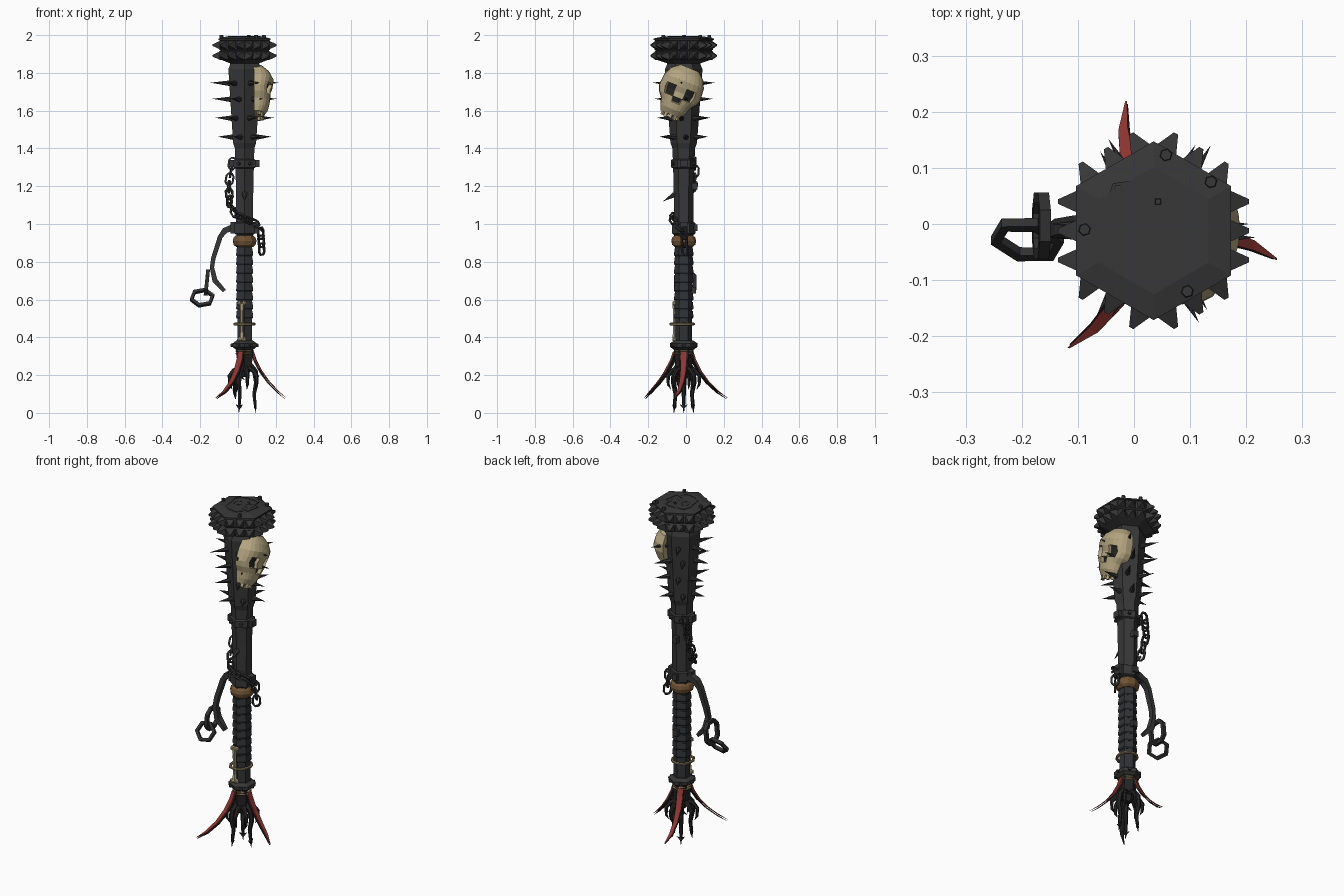
import bpy, bmesh
from math import sin, cos, pi, radians, sqrt
from mathutils import Vector, Matrix

cube = bpy.data.objects.get("Cube")
if cube:
    bpy.data.objects.remove(cube)

AX, AY = 0.035, -0.012   # axis of the shaft
UP = Vector((0, 0, 1))


def material(name, r, g, b):
    m = bpy.data.materials.new(name)
    m.use_nodes = True
    m.diffuse_color = (r, g, b, 1)
    m.node_tree.nodes["Principled BSDF"].inputs["Base Color"].default_value = (r, g, b, 1)
    return m


IRON = material("dark iron", .038, .038, .039)
STEEL = material("chain iron", .03, .03, .032)
WOOD = material("shaft grey", .03, .032, .036)
BLACK = material("claw black", .018, .018, .019)
BONE = material("old bone", .46, .38, .22)
LEATHER = material("brown leather", .16, .085, .035)
ROPE = material("tan rope", .24, .18, .10)
RED = material("blood red", .27, .035, .03)


def finish(bm, name, *mats):
    bmesh.ops.recalc_face_normals(bm, faces=bm.faces)
    me = bpy.data.meshes.new(name)
    bm.to_mesh(me)
    bm.free()
    for m in mats:
        me.materials.append(m)
    ob = bpy.data.objects.new(name, me)
    bpy.context.collection.objects.link(ob)
    return ob


def polar(deg, r, z):
    return Vector((AX + r * cos(radians(deg)), AY + r * sin(radians(deg)), z))


def bridge(bm, rings, closed=False):
    n = len(rings[0])
    for a, b in zip(rings, rings[1:] + (rings[:1] if closed else [])):
        for i in range(n):
            j = (i + 1) % n
            bm.faces.new((a[i], a[j], b[j], b[i]))
    if not closed:
        bm.faces.new(rings[0])
        bm.faces.new(rings[-1])


def column(name, mat, rows, sides=6):
    """Prism about the axis from (height, apothem) rows, flats facing +-x."""
    bm = bmesh.new()
    k = 1 / cos(pi / sides)
    bridge(bm, [[bm.verts.new(polar(360 * (i + .5) / sides, r * k, z)) for i in range(sides)]
                for z, r in rows])
    return finish(bm, name, mat)


def sweep(bm, pts, radii, normal, sides=6, flat=1.0, closed=False):
    """Tube along pts; flat stretches it along normal."""
    pts = [Vector(p) for p in pts]
    n, normal = len(pts), Vector(normal).normalized()
    rings = []
    for i, p in enumerate(pts):
        a = pts[i - 1] if closed or i else p
        b = pts[(i + 1) % n] if closed or i < n - 1 else p
        side = (b - a).cross(normal).normalized()
        r = radii[i] if isinstance(radii, (list, tuple)) else radii
        rings.append([bm.verts.new(p + r * (side * cos(t) + normal * flat * sin(t)))
                      for t in (2 * pi * (k + .5) / sides for k in range(sides))])
    bridge(bm, rings, closed)


def cone(bm, p, d, r, length, sides=4, tip=0.0, turn=pi / 4):
    d = Vector(d).normalized()
    m = (Matrix.Translation(Vector(p) + d * length / 2) @ d.to_track_quat('Z', 'Y').to_matrix().to_4x4()
         @ Matrix.Rotation(turn, 4, 'Z'))
    bmesh.ops.create_cone(bm, cap_ends=True, segments=sides, radius1=r, radius2=tip, depth=length, matrix=m)


def box(bm, p, size, turn=0):
    m = Matrix.Translation(p) @ Matrix.Rotation(turn, 4, 'Z') @ Matrix.Diagonal((*size, 1))
    bmesh.ops.create_cube(bm, size=1, matrix=m)


def link(bm, c, along, across, length, width, r):
    """One octagonal chain link."""
    a, s = Vector(along).normalized(), Vector(across)
    s = (s - a * s.dot(a)).normalized()
    shape = [(1, .5), (.55, 1), (-.55, 1), (-1, .5), (-1, -.5), (-.55, -1), (.55, -1), (1, -.5)]
    sweep(bm, [Vector(c) + a * u * length + s * v * width for u, v in shape], r, a.cross(s), 4, closed=True)


# Shaft, head and cap
column("hub", BLACK, [(.19, .018), (.24, .038), (.34, .045)])
column("lower_shaft", WOOD, [(.30, .038), (.95, .040)])
column("upper_shaft", IRON, [(.93, .044), (1.2, .046), (1.41, .052)])
column("head", IRON, [(1.395, .05), (1.43, .061), (1.82, .086), (1.835, .08), (1.87, .07)])
column("cap", IRON, [(1.85, .075), (1.87, .125), (1.912, .135), (1.918, .128), (1.924, .135),
                     (1.972, .132), (1.975, .138), (1.982, .138), (1.992, .098)])
column("pommel_ring", IRON, [(.335, .046), (.348, .062), (.368, .064), (.382, .045)])
column("upper_clamp", IRON, [(1.295, .05), (1.3, .058), (1.338, .058), (1.345, .05)])
column("middle_clamp", IRON, [(.945, .048), (.95, .054), (1.005, .054), (1.01, .046)])
column("leather_band", LEATHER, [(.878, .045), (.89, .058), (.91, .063), (.928, .058), (.94, .045)], 10)
for i, z in enumerate((.315, .328)):
    column(f"lower_rope_{i}", ROPE, [(z - .006, .044), (z, .05), (z + .006, .044)], 10)
for i in range(8):
    z = .50 + .047 * i
    column(f"grip_wrap_{i}", WOOD, [(z, .041), (z + .006, .045), (z + .04, .042)])

# Pyramid studs on the cap and thorns on the head
studs, thorns, rivets = bmesh.new(), bmesh.new(), bmesh.new()
for k in range(6):
    n = Vector((cos(k * pi / 3), sin(k * pi / 3), 0))
    t = UP.cross(n)
    for z in (1.891, 1.947):
        for j in (-1, 0, 1):
            cone(studs, Vector((AX, AY, z)) + n * .128 + t * j * .052, n, .033, .042, 4, .006)
    for i, z in enumerate((1.46, 1.56, 1.66, 1.745)):
        r = .055 + .06 * (z - 1.43)
        shift = .012 * (-1) ** i
        cone(thorns, Vector((AX, AY, z)) + n * r + t * shift, n + UP * .03, .016, .085 + .008 * i, 6)
    for z in (.358, 1.32):
        cone(rivets, polar(60 * k, .05, z), n, .011, .024, 6, .008)
finish(studs, "cap_studs", IRON)
finish(thorns, "head_thorns", STEEL)

# Bolts on the cap, clamps and shaft
for x, y in ((.057, .123), (.137, .075), (-.088, -.01), (.095, -.12)):
    cone(rivets, (x, y, 1.98), UP, .012, .02, 6, .01)
for s in (-1, 1):
    box(rivets, (AX + s * .065, AY, 1.32), (.03, .04, .036))
    box(rivets, (AX + s * .06, AY, .98), (.03, .04, .06))
for y, z in ((.045, 1.2), (.038, .65), (.045, .98)):
    box(rivets, (AX, y, z), (.03, .03, .035))
cone(rivets, (AX, -.045, 1.165), (0, -.85, -.5), .018, .09, 6)
finish(rivets, "bolts", IRON)

# Raised cracked face outline on the cap
crest = bmesh.new()
face = [(-.05, .03), (-.035, .07), (0, .074), (.01, .08), (.06, .078), (.085, .068), (.085, .035), (.115, .02),
        (.1, -.055), (.055, -.04), (.078, -.07), (.05, -.095), (0, -.085), (-.035, -.06), (-.04, 0)]
sweep(crest, [(x, y, 1.991) for x, y in face], .005, UP, 4, closed=True)
for cx in (.0, .07):
    ring = [(cx + .023 * cos(i * pi / 4), .005 + .026 * sin(i * pi / 4), 1.991) for i in range(8)]
    sweep(crest, ring, .003, UP, 4, closed=True)
cone(crest, (.043, .04, 1.99), UP, .008, .006, 4, .006)
finish(crest, "cap_relief", IRON)

# Bone face mask, tilted on the +x side of the head
rows = [(-.135, .06, .055), (-.105, .072, .075), (-.07, .083, .083), (-.04, .106, .088), (-.01, .118, .086),
        (.02, .115, .098), (.055, .112, .104), (.095, .094, .085), (.13, .055, .05)]
mask = bmesh.new()
COLS = 13
grid = []
for v, hw, depth in rows:
    angles = [pi * (i / (COLS - 1) - .5) for i in range(COLS)]
    grid.append([mask.verts.new((depth * max(cos(a), 0) ** .7, hw * sin(a), v)) for a in angles])
for a, b in zip(grid, grid[1:]):
    for i in range(COLS - 1):
        mask.faces.new((a[i], a[i + 1], b[i + 1], b[i]))
mask.faces.new(grid[0])
mask.faces.new(grid[-1])
mask.faces.new([g[0] for g in grid] + [g[-1] for g in reversed(grid)])
bmesh.ops.recalc_face_normals(mask, faces=mask.faces)
for u, v, ru, rv in ((-.058, -.012, .03, .03), (.058, -.012, .03, .03), (0, -.06, .018, .028)):
    def inside(f):
        c = f.calc_center_median()
        return c.x > .03 and ((c.y - u) / ru) ** 2 + ((c.z - v) / rv) ** 2 < 1
    hole = [f for f in mask.faces if inside(f)]
    if hole:
        bmesh.ops.inset_region(mask, faces=hole, thickness=.004, depth=-.018)
        for f in hole:
            f.material_index = 1
for i in range(5):   # upper teeth
    a = (i - 2) * .5
    box(mask, (.05 * cos(a), .05 * sin(a), -.14), (.012, .017, .026 + .008 * (i % 2)), a)
mask.transform(Matrix.Translation((.085, -.03, 1.705)) @ Matrix.Rotation(radians(-22), 4, 'X'))
finish(mask, "skull_mask", BONE, BLACK)

# Bone tied to the lower shaft
bone = bmesh.new()
sweep(bone, [(.02, -.06, z) for z in (.39, .43, .54, .58)], [.015, .010, .010, .015], (1, 0, 0))
for z in (.39, .58):
    for s in (-1, 1):
        bmesh.ops.create_icosphere(bone, subdivisions=1, radius=.015,
                                   matrix=Matrix.Translation((.02 + s * .012, -.06, z)))
finish(bone, "tied_bone", BONE)
tie = bmesh.new()
loop = [polar(a, .052 + .018 * max(0, cos(radians(a - 255))) ** 2, .47) for a in range(0, 360, 30)]
sweep(tie, loop, .008, UP, 6, closed=True)
finish(tie, "bone_tie", ROPE)

# Chain draped from the upper clamp round the shaft
chain = bmesh.new()
path = [Vector(p) for p in ((-.03, .05, 1.32), (-.048, .045, 1.22), (-.045, .0, 1.11), (-.01, -.055, 1.05),
                            (.035, -.072, 1.03), (.09, -.05, 1.0), (.12, -.012, .97), (.127, -.005, .83))]
step, carry, count = .042, 0.0, 0
for a, b in zip(path, path[1:]):
    d = b - a
    while carry < d.length:
        c = a + d.normalized() * carry
        out = Vector((c.x - AX, c.y - AY, 0)).normalized()
        tangent = d.cross(out)
        link(chain, c, d, tangent + out * (1 if count % 2 else -1) * tangent.length, .03, .019, .007)
        carry += step
        count += 1
    carry -= d.length
finish(chain, "draped_chain", STEEL)

# Bent strap on the -x side with its hanging links
strap = bmesh.new()
sweep(strap, [(-.02, 0, .985), (-.07, 0, .965), (-.095, .0, .93), (-.13, -.005, .82), (-.138, -.01, .77),
              (-.122, -.01, .70), (-.072, -.012, .645)], [.024, .022, .018, .017, .016, .02, .014],
      (0, 1, 0), 4, 1.2)
finish(strap, "bent_strap", IRON)
links = bmesh.new()
link(links, (-.165, -.003, .69), (.1, 0, 1), (0, 1, 0), .06, .05, .014)
hexagon = [(-.19 + .058 * cos(i * pi / 3 + .25), -.028 + .03 * sin(i * pi / 3),
            .61 + .042 * sin(i * pi / 3 + .25)) for i in range(6)]
sweep(links, hexagon, .013, (0, -.8, .6), 4, closed=True)
finish(links, "strap_links", STEEL)

# Black claws with barbed tips, and short hooks between them
claws = bmesh.new()
for k in range(3):
    a = 120 * k
    side = Vector((-sin(radians(a)), cos(radians(a)), 0))
    pts = [polar(a, r, z) for r, z in ((.02, .26), (.055, .22), (.062, .16), (.05, .10), (.055, .05), (.06, .0))]
    sweep(claws, pts, [.02, .018, .014, .011, .009, .001], side)
    for s in (-1, 1):
        cone(claws, polar(a, .056, .03), side * s + UP * .7, .01, .028)
        cone(claws, polar(a, .056, .2), side * s - UP * .8, .011, .045)
    for b in (40, 80):
        pts = [polar(a + b, r, z) for r, z in ((.02, .24), (.06, .225), (.085, .195), (.083, .15), (.07, .125))]
        sweep(claws, pts, [.015, .013, .011, .008, .001], Vector((-sin(radians(a + b)), cos(radians(a + b)), 0)))
finish(claws, "claws", BLACK)

# Curling red tendrils with dark undersides
for name, mat, drop, width in (("tendril_red", RED, 0, 1), ("tendril_underside", BLACK, .006, 1.18)):
    bm = bmesh.new()
    for base, reach in ((0, .225), (115, .236), (247, .258)):
        side = (-sin(radians(base - 4)), cos(radians(base - 4)), 0)
        pts = []
        for t, r, z in ((0, .2, .325), (.2, .26, .28), (.4, .40, .22), (.6, .58, .165), (.8, .8, .115), (1, 1, .08)):
            pts.append(polar(base - 13 * t * t, reach * r - drop, z - drop))
        sweep(bm, pts, [.005, .0055, .005, .004, .003, .0006], side, 4, 4.2 * width)
    finish(bm, name, mat)
